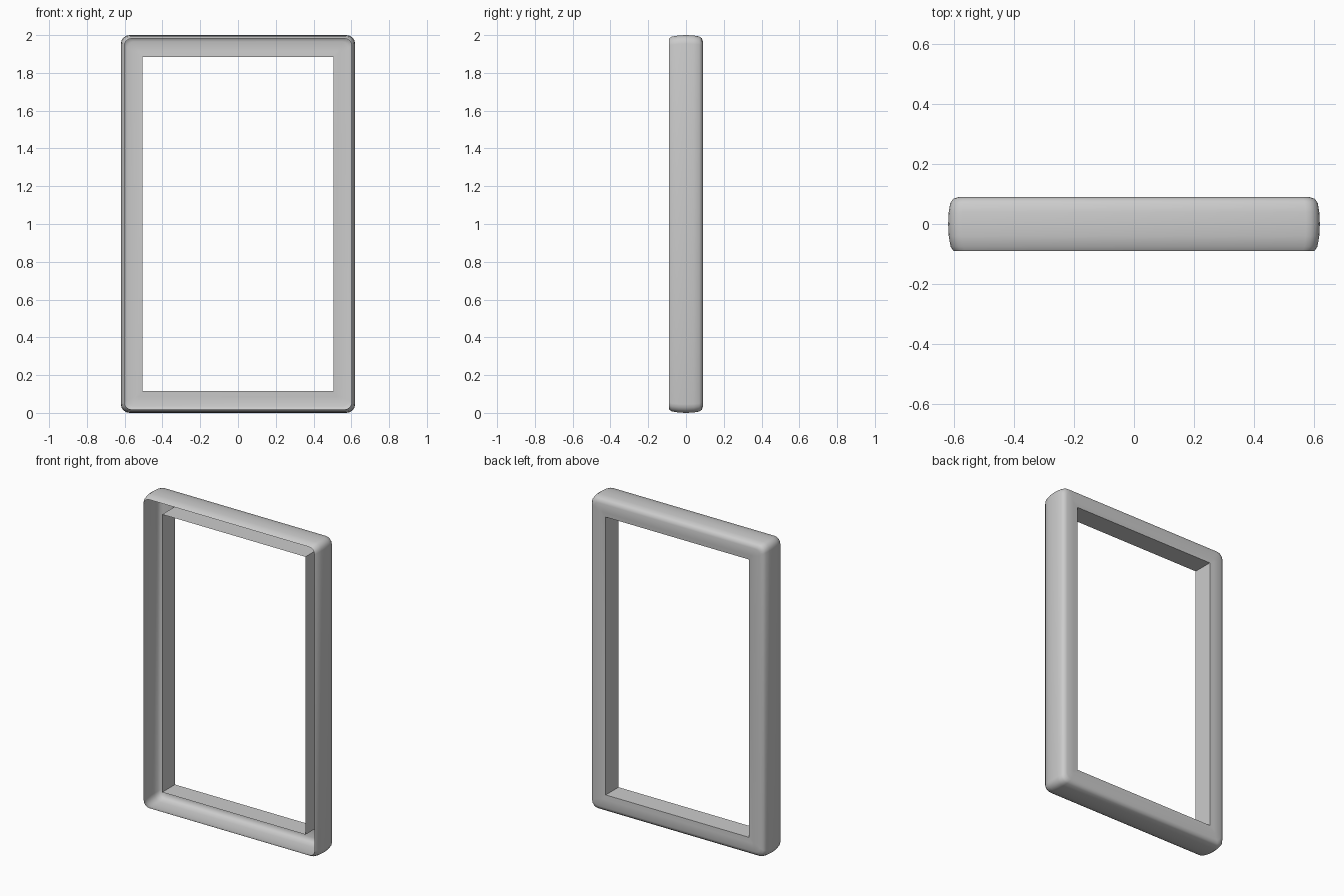
import bpy, bmesh, math

if "Cube" in bpy.data.objects:
    bpy.data.objects.remove(bpy.data.objects["Cube"])

HALF_W, HALF_H, MID_Z = 0.505, 0.885, 1.0   # opening size and centre height
ARC = 4                                     # segments per rounded corner

# Section through one bar: (distance outward from opening, y).
# Sharp inner liner, flat back, rounded outer wall, open toward the front.
profile = [(0, -0.042), (0, 0.087), (0.03, 0.09), (0.08, 0.09), (0.098, 0.084),
           (0.108, 0.07), (0.113, 0.04), (0.115, 0.0), (0.113, -0.04),
           (0.107, -0.075), (0.097, -0.09)]


def ring(d, y):
    """Rounded rectangle at distance d outside the opening."""
    r = 0.4 * d
    pts = []
    for k, (sx, sz) in enumerate([(1, -1), (1, 1), (-1, 1), (-1, -1)]):
        cx, cz = sx * (HALF_W + d - r), sz * (HALF_H + d - r)
        for j in range(ARC + 1):
            a = math.radians(-90 + 90 * k + 90 * j / ARC)
            pts.append((cx + r * math.cos(a), y, MID_Z + cz + r * math.sin(a)))
    return pts


# Sweep the section around the opening
bm = bmesh.new()
rings = [[bm.verts.new(p) for p in ring(d, y)] for d, y in profile]
n = len(rings[0])
for a, b in zip(rings, rings[1:]):
    for i in range(n):
        j = (i + 1) % n
        bm.faces.new((a[i], a[j], b[j], b[i]))
bmesh.ops.remove_doubles(bm, verts=bm.verts, dist=1e-5)   # sharp mitres at the liner

mesh = bpy.data.meshes.new("frame")
bm.to_mesh(mesh)
bm.free()
frame = bpy.data.objects.new("frame", mesh)
bpy.context.collection.objects.link(frame)

# Smooth bars, crisp inner edges
bpy.context.view_layer.objects.active = frame
frame.select_set(True)
bpy.ops.object.shade_smooth_by_angle(angle=math.radians(45))
